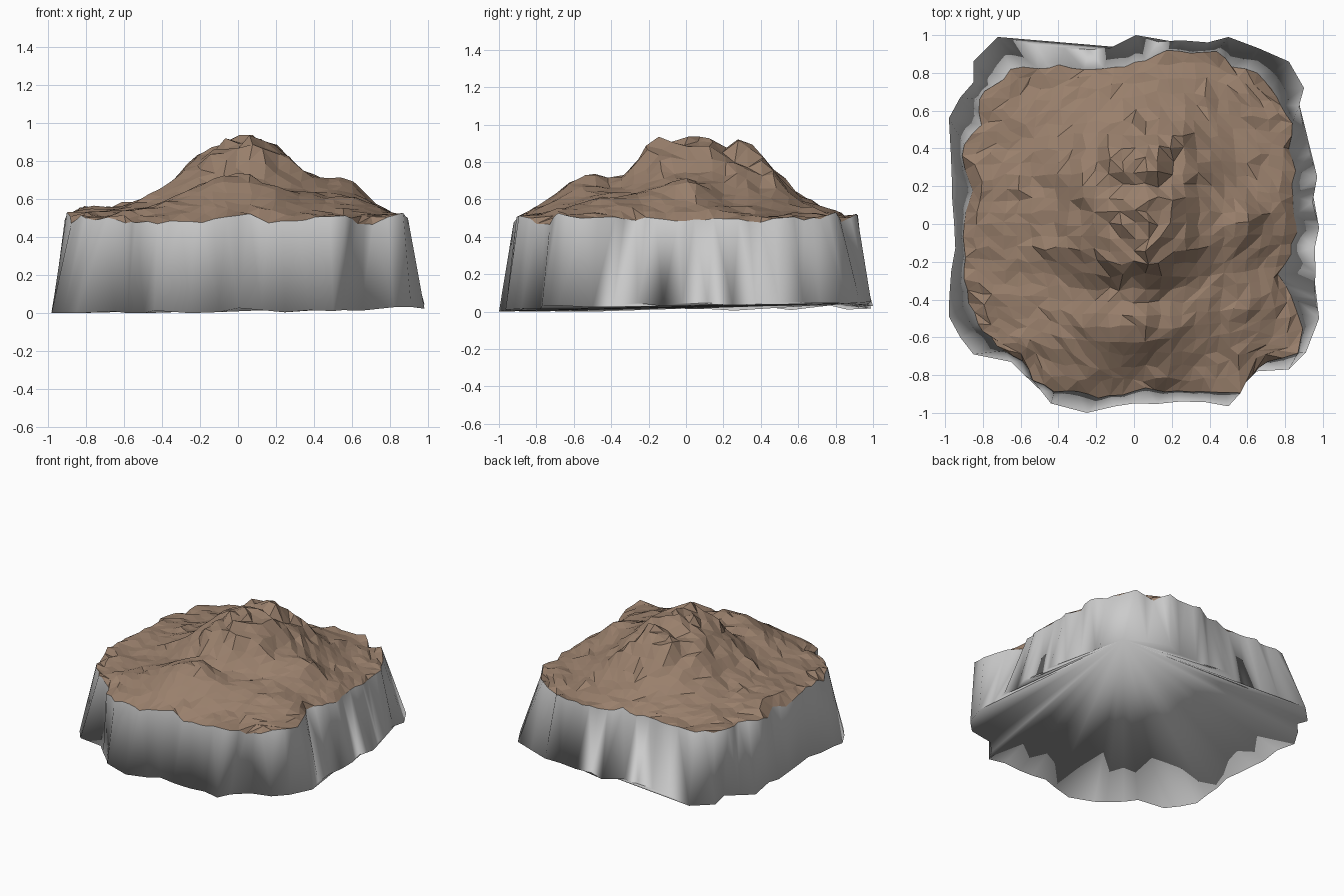
import bpy, bmesh, math, random
from mathutils import Vector, noise

if "Cube" in bpy.data.objects:
    bpy.data.objects.remove(bpy.data.objects["Cube"])

random.seed(7)
N = 26  # terrain grid cells per side

# Plan outlines (counter-clockwise): plateau edge and foot of the cliff
TOP = [(.87, 0), (.82, .2), (.84, .4), (.84, .52), (.78, .68), (.63, .8), (.45, .92), (.2, .93),
       (0, .86), (-.25, .83), (-.5, .83), (-.65, .86), (-.68, .77), (-.8, .72), (-.84, .5),
       (-.93, .4), (-.87, .2), (-.92, 0), (-.9, -.2), (-.88, -.42), (-.78, -.62), (-.6, -.73),
       (-.45, -.88), (-.25, -.9), (.1, -.89), (.52, -.9), (.68, -.75), (.88, -.7), (.89, -.5),
       (.78, -.25)]
FOOT = [(.98, -.02), (.97, .25), (.9, .5), (.9, .72), (.82, .86), (.66, .93), (.5, .99), (.01, 1),
        (-.13, .93), (-.72, .99), (-.85, .86), (-.85, .75), (-.92, .67), (-.93, .58), (-.98, .56),
        (-.98, -.49), (-.92, -.6), (-.85, -.69), (-.65, -.73), (-.44, -.95), (-.25, -1),
        (-.1, -.965), (.5, -.965), (.55, -.88), (.65, -.78), (.82, -.77), (.91, -.68), (.92, -.6),
        (.98, -.5)]


def radius(outline, ang):
    """Distance from the centre to the outline in direction ang."""
    dx, dy = math.cos(ang), math.sin(ang)
    for (ax, ay), (bx, by) in zip(outline, outline[1:] + outline[:1]):
        ex, ey = bx - ax, by - ay
        det = dx * ey - dy * ex
        if abs(det) < 1e-9:
            continue
        r = (ax * ey - ay * ex) / det
        t = (ax * dy - ay * dx) / det
        if r > 0 and -1e-6 <= t <= 1 + 1e-6:
            return r
    return 0.9


def bump(x, y, cx, cy, sx, sy, power=2.0):
    d = math.hypot((x - cx) / sx, (y - cy) / sy)
    return math.exp(-d ** power)


def height(x, y, s):
    # main peak: a short summit ridge running front to back
    dy = max(0, y - .25) / .34 if y > 0 else max(0, -.06 - y) / .26
    dx = (x - .03) / (.36 if x > .03 else .38)
    main = math.exp(-math.hypot(dx, dy) ** 2.5)
    z = .505 + .075 * max(0, 1 - (x * x + y * y) / .85)
    z += (.335 - .1 * max(0, y - .05)) * main
    z += .18 * bump(x, y, -.02, -.55, .3, .18)     # front spur
    z += .13 * bump(x, y, .56, 0, .15, .17)        # right shoulder
    z += .07 * bump(x, y, .55, -.42, .25, .22)     # front right swell
    z += .04 * bump(x, y, -.82, .1, .15, .3)       # left edge rise
    rough = noise.noise(Vector((x * 6, y * 6, 3))) + .7 * noise.noise(Vector((x * 12, y * 12, 8)))
    z += rough * (.02 + .045 * main) + random.uniform(-.008, .008) * (1 + 2 * main)
    if s > .99:
        z = .505 + random.uniform(-.04, .03)
    return min(z, .935)


def plan(u, v):
    """Map the square grid onto the rounded plateau outline."""
    def squircle(a, b):
        return .89 * a * math.sqrt(1 - .3 * b * b), .89 * b * math.sqrt(1 - .3 * a * a)
    s = max(abs(u), abs(v))
    if s < 1e-6:
        return 0, 0, 0
    x, y = squircle(u, v)
    ex, ey = squircle(u / s, v / s)
    f = radius(TOP, math.atan2(ey, ex)) / math.hypot(ex, ey)
    k = 1 + (f - 1) * s ** 3
    if s > .99:
        k *= random.uniform(.975, 1.025)
    return x * k, y * k, s


def make(name, bm):
    bmesh.ops.recalc_face_normals(bm, faces=bm.faces)
    me = bpy.data.meshes.new(name)
    bm.to_mesh(me)
    bm.free()
    ob = bpy.data.objects.new(name, me)
    bpy.context.collection.objects.link(ob)
    return ob


# Mountain terrain: faceted height field
bm = bmesh.new()
grid = []
for j in range(N + 1):
    row = []
    for i in range(N + 1):
        x, y, s = plan(2 * i / N - 1, 2 * j / N - 1)
        x += random.uniform(-.013, .013)
        y += random.uniform(-.013, .013)
        row.append(bm.verts.new((x, y, height(x, y, s))))
    grid.append(row)
for j in range(N):
    for i in range(N):
        a, b, c, d = grid[j][i], grid[j][i + 1], grid[j + 1][i + 1], grid[j + 1][i]
        if abs(a.co.z - c.co.z) < abs(b.co.z - d.co.z):
            bm.faces.new((a, b, c)), bm.faces.new((a, c, d))
        else:
            bm.faces.new((a, b, d)), bm.faces.new((b, c, d))
rim = (grid[0][:-1] + [r[-1] for r in grid[:-1]] + grid[-1][:0:-1]
       + [r[0] for r in grid[:0:-1]])
# even out every second rim point so the edge reads as broad chips
for k in range(1, len(rim), 2):
    mid = (rim[k - 1].co + rim[(k + 1) % len(rim)].co) / 2
    rim[k].co = rim[k].co.lerp(mid, .7)
rim_co = [v.co.copy() for v in rim]
terrain = make("mountain_terrain", bm)
if sum(p.normal.z for p in terrain.data.polygons) < 0:
    terrain.data.flip_normals()
mat = bpy.data.materials.new("earth_brown")
mat.diffuse_color = (.32, .215, .15, 1)
mat.use_nodes = True
mat.node_tree.nodes["Principled BSDF"].inputs["Base Color"].default_value = mat.diffuse_color
terrain.data.materials.append(mat)

# Cliff wall: jagged triangles from the plateau rim to a coarser foot ring
bm = bmesh.new()
top = [bm.verts.new(c) for c in rim_co]
foot = []
corners = [Vector(p) for p in FOOT]
for i in range(1, len(top), 2):
    ang = math.atan2(rim_co[i].y, rim_co[i].x)
    p = Vector((math.cos(ang), math.sin(ang))) * radius(FOOT, ang)
    near = min(corners, key=lambda c: (c - p).length) if corners else p
    if (near - p).length < .07:      # keep the outline's corners
        p = near
        corners.remove(near)
    else:
        p *= random.uniform(.965, 1)
    z = max(0, .025 + .012 * p.x + .012 * p.y + random.uniform(-.014, .014))
    foot.append(bm.verts.new((p.x, p.y, z)))
min(foot, key=lambda v: v.co.y).co.z = 0
foot.sort(key=lambda v: (math.atan2(v.co.y, v.co.x) - math.atan2(rim_co[0].y, rim_co[0].x))
          % (2 * math.pi))
M, T = len(foot), len(top)
for k in range(M):
    a, b, c = top[2 * k], top[2 * k + 1], top[(2 * k + 2) % T]
    bm.faces.new((a, foot[k], b))
    bm.faces.new((b, foot[k], c))
    bm.faces.new((c, foot[k], foot[(k + 1) % M]))

# Underside: fan from the back right corner of the foot ring
h = max(range(M), key=lambda k: foot[k].co.x + foot[k].co.y)
for k in range(1, M - 1):
    bm.faces.new((foot[h], foot[(h + k + 1) % M], foot[(h + k) % M]))
cliff = make("cliff_base", bm)
cliff.data.shade_smooth()
